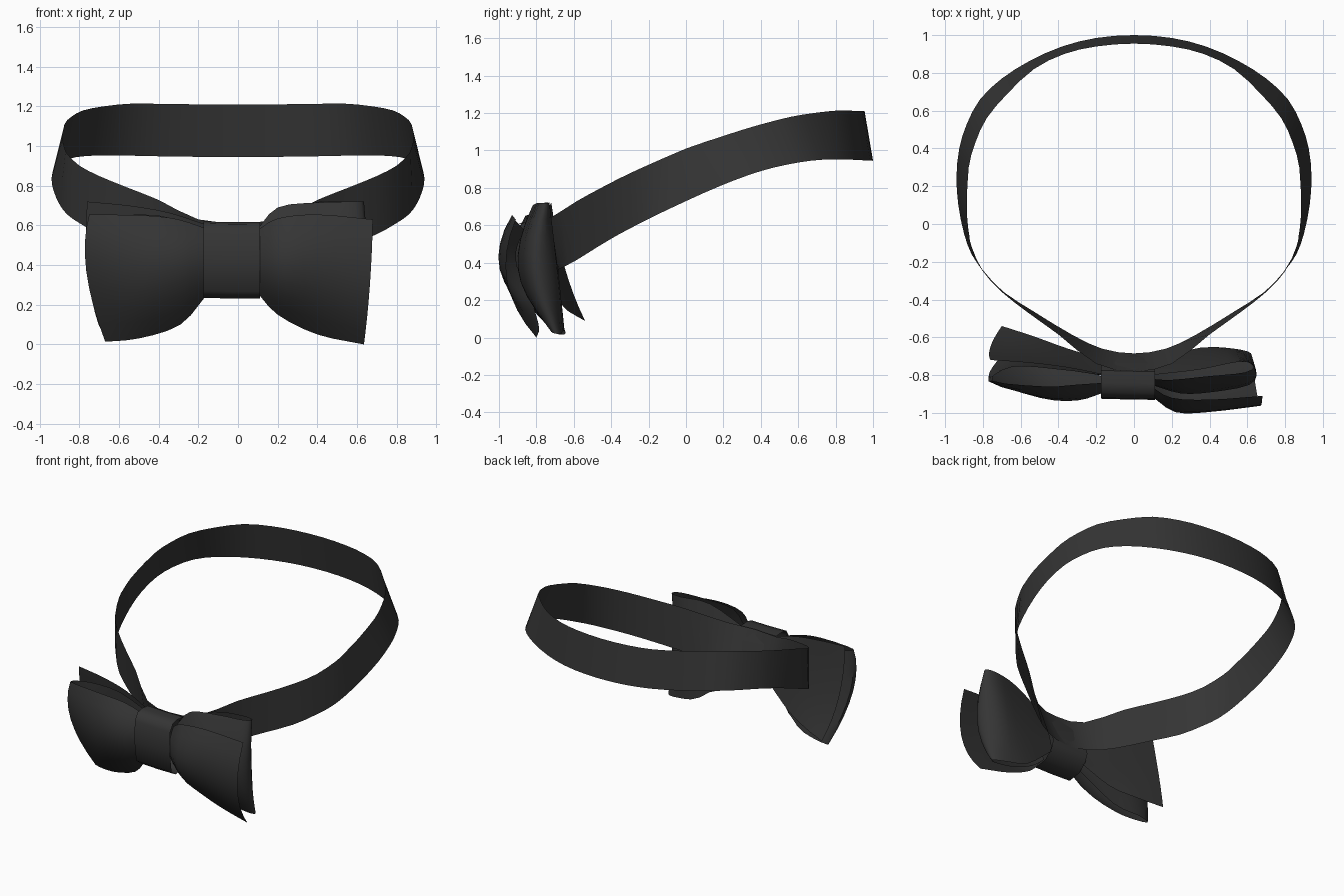
import bpy
from mathutils import Vector

if "Cube" in bpy.data.objects:
    bpy.data.objects.remove(bpy.data.objects["Cube"])

black = bpy.data.materials.new("black_satin")
black.diffuse_color = (0.035, 0.035, 0.035, 1)
black.use_nodes = True
black.node_tree.nodes["Principled BSDF"].inputs["Base Color"].default_value = black.diffuse_color


def make(name, rows, closed=False):
    """Skin a grid of points; closed joins the last row to the first."""
    n, m = len(rows), len(rows[0])
    verts = [p for r in rows for p in r]
    faces = [(i * m + j, (i + 1) % n * m + j, (i + 1) % n * m + j + 1, i * m + j + 1)
             for i in range(n if closed else n - 1) for j in range(m - 1)]
    me = bpy.data.meshes.new(name)
    me.from_pydata([tuple(v) for v in verts], [], faces)
    me.materials.append(black)
    ob = bpy.data.objects.new(name, me)
    bpy.context.collection.objects.link(ob)
    bpy.ops.object.select_all(action='DESELECT')
    bpy.context.view_layer.objects.active = ob
    ob.select_set(True)
    bpy.ops.object.shade_smooth_by_angle(angle=0.9)
    return ob


def spline(pts, steps, ends=None):
    """Catmull-Rom through the points; ends gives optional outer guide points."""
    p = [Vector(q) for q in pts]
    first, last = ends or (2 * p[0] - p[1], 2 * p[-1] - p[-2])
    p = [Vector(first)] + p + [Vector(last)]
    out = []
    for i in range(1, len(p) - 2):
        a, b, c, d = p[i - 1:i + 3]
        for s in range(steps):
            t = s / steps
            out.append(b + 0.5 * t * ((c - a) + t * ((2 * a - 5 * b + 4 * c - d) + t * (3 * (b - c) + d - a))))
    return out + [p[-2]]


def cloth(name, columns, steps=3, n=8):
    """Ribbon sheet: each column gives its top, middle and bottom point."""
    lines = [spline(line, steps) for line in zip(*columns)]
    rows = []
    for t, m, b in zip(*lines):
        row = []
        for j in range(n + 1):
            u = j / n
            row.append(t * (1 - u) * (1 - 2 * u) + m * 4 * u * (1 - u) + b * u * (2 * u - 1))
        rows.append(row)
    return make(name, rows)


def lookup(table, y):
    for (y0, z0), (y1, z1) in zip(table, table[1:]):
        if y >= y1:
            return z0 + (z1 - z0) * (y - y0) / (y1 - y0)
    return table[-1][1]


def edge(plan, heights):
    """Smooth half of a strap edge, from the back to the front."""
    pts = [Vector((x, y, lookup(heights, y))) for x, y in plan]
    flip = lambda v: Vector((-v.x, v.y, v.z))
    return spline(pts, 2, (flip(pts[1]), flip(pts[-2])))


# Neck strap: plan of upper and lower edges (right half), height follows y
upper = [(0, .955), (.2, .94), (.37, .9), (.53, .82), (.67, .69), (.78, .56), (.84, .43), (.875, .3),
         (.885, .1), (.88, 0), (.872, -.06), (.86, -.12), (.8, -.25), (.7, -.36), (.56, -.47), (.4, -.585),
         (.2, -.74), (0, -.78)]
lower = [(0, 1), (.2, .985), (.38, .94), (.55, .865), (.7, .77), (.815, .66), (.885, .53), (.925, .4),
         (.94, .25), (.93, .1), (.9, -.05), (.86, -.16), (.795, -.25), (.69, -.36), (.52, -.47), (.33, -.585),
         (.17, -.66), (0, -.685)]
upper_z = [(.955, 1.21), (.8, 1.215), (.6, 1.19), (.4, 1.14), (.2, 1.08), (0, 1.01), (-.2, .925),
           (-.4, .83), (-.6, .72), (-.74, .63), (-.8, .61)]
lower_z = [(1, .945), (.8, .955), (.6, .94), (.4, .89), (.2, .82), (0, .73), (-.2, .635),
           (-.4, .53), (-.6, .405), (-.7, .355)]
half = list(zip(edge(upper, upper_z), edge(lower, lower_z)))
mirrored = [tuple((-x, y, z) for x, y, z in pair) for pair in half[-2:0:-1]]
make("neck_strap", half + mirrored, closed=True)

# Centre knot: closed loop of (y, z) swept across x, its back lying along the strap
loop = [(-.925, .42), (-.92, .56), (-.89, .61), (-.84, .62), (-.775, .615), (-.735, .53), (-.7, .43),
        (-.68, .36), (-.7, .305), (-.76, .25), (-.86, .235), (-.905, .27)]
make("knot", [[(-.175, y, z), (-.03, y - .004, z - .004), (.11, y - .006, z - .003)] for y, z in loop], closed=True)

# Front left wing: folded loop sweeping back at the bottom
cloth("left_front_loop", [
    ((-.15, -.84, .58), (-.15, -.89, .42), (-.15, -.82, .26)),
    ((-.3, -.85, .63), (-.3, -.93, .38), (-.29, -.75, .1)),
    ((-.47, -.86, .65), (-.5, -.91, .35), (-.5, -.71, .03)),
    ((-.75, -.83, .655), (-.765, -.805, .37), (-.67, -.66, .015)),
    ((-.64, -.755, .65), (-.65, -.735, .36), (-.58, -.645, .03)),
    ((-.4, -.77, .65), (-.4, -.75, .37), (-.4, -.685, .07)),
    ((-.15, -.8, .58), (-.15, -.8, .42), (-.15, -.76, .28))])

# Rear left wing: flat tail leaning back at the bottom
cloth("left_rear_tail", [
    ((-.15, -.8, .6), (-.15, -.75, .43), (-.15, -.72, .3)),
    ((-.35, -.76, .665), (-.35, -.71, .4), (-.35, -.66, .17)),
    ((-.55, -.735, .7), (-.55, -.68, .39), (-.53, -.595, .12)),
    ((-.76, -.72, .72), (-.76, -.65, .38), (-.7, -.54, .09))])

# Front right wing: flat tail
cloth("right_front_tail", [
    ((.09, -.86, .57), (.09, -.91, .42), (.09, -.84, .27)),
    ((.2, -.92, .635), (.22, -.99, .37), (.2, -.81, .15)),
    ((.4, -.93, .655), (.4, -.985, .35), (.4, -.785, .05)),
    ((.68, -.91, .63), (.665, -.955, .3), (.635, -.8, 0))])

# Rear right wing: open loop with a full front
cloth("right_rear_loop", [
    ((.09, -.82, .57), (.09, -.85, .42), (.09, -.8, .27)),
    ((.2, -.825, .69), (.25, -.895, .37), (.22, -.765, .16)),
    ((.4, -.805, .715), (.4, -.89, .36), (.4, -.735, .07)),
    ((.59, -.785, .72), (.61, -.85, .36), (.58, -.72, .03)),
    ((.635, -.745, .72), (.645, -.77, .37), (.62, -.685, .02)),
    ((.55, -.73, .72), (.55, -.69, .37), (.53, -.66, .03)),
    ((.35, -.77, .71), (.35, -.7, .37), (.35, -.655, .08)),
    ((.09, -.8, .59), (.09, -.75, .43), (.09, -.72, .3))])
